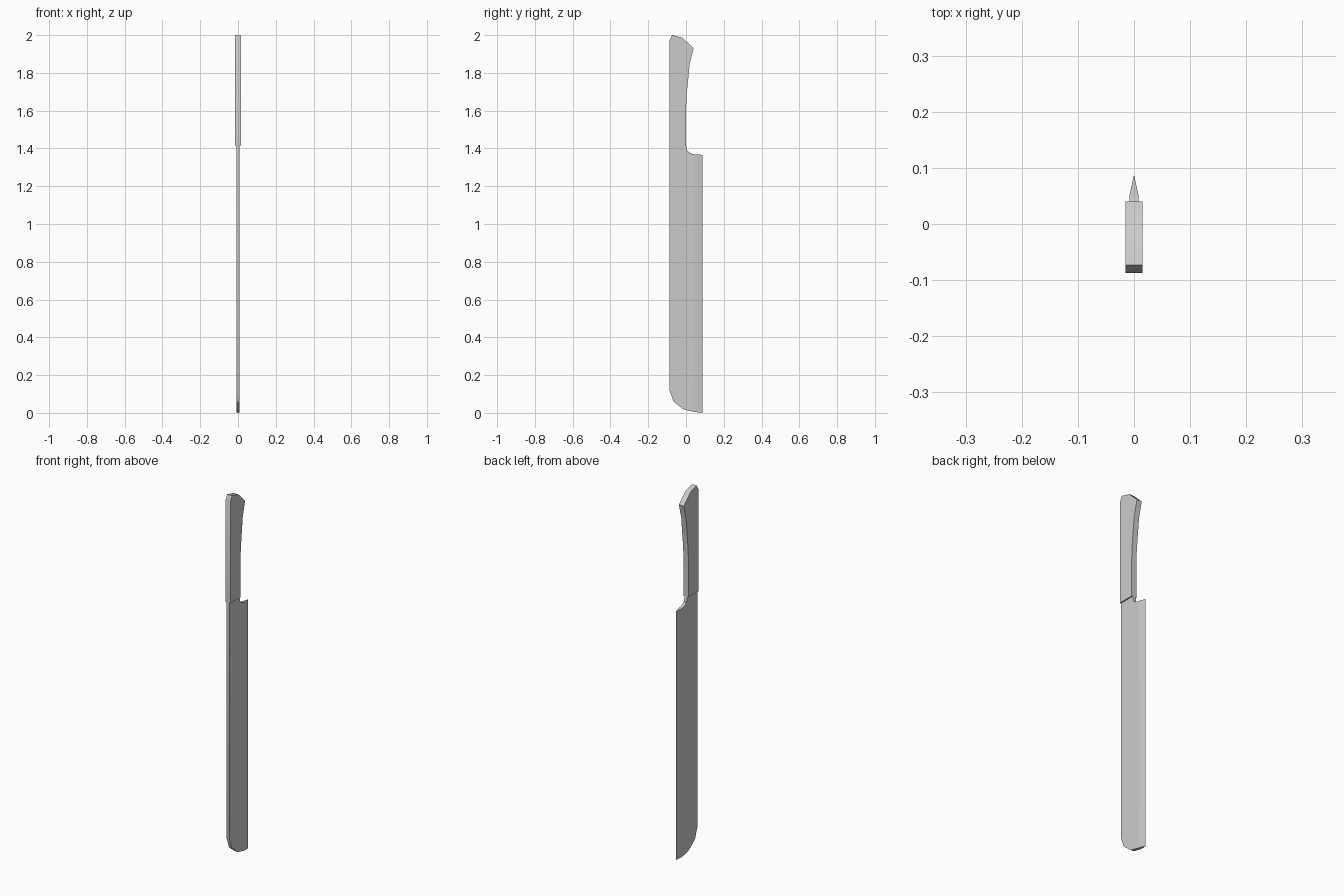
import bpy, bmesh, math

cube = bpy.data.objects.get("Cube")
if cube:
    bpy.data.objects.remove(cube, do_unlink=True)

# One plain grey for the whole knife
grey = bpy.data.materials.new("plain grey")
grey.use_nodes = True
colour = (0.6, 0.6, 0.6, 1)
grey.diffuse_color = colour
grey.node_tree.nodes["Principled BSDF"].inputs["Base Color"].default_value = colour

BACK = -0.0875    # spine of the knife
EDGE = 0.0875     # cutting edge
JOINT = 1.415     # where handle meets blade


def finish(name, bm):
    bmesh.ops.remove_doubles(bm, verts=bm.verts, dist=0.00001)
    bmesh.ops.recalc_face_normals(bm, faces=bm.faces)
    mesh = bpy.data.meshes.new(name)
    bm.to_mesh(mesh)
    bm.free()
    mesh.materials.append(grey)
    obj = bpy.data.objects.new(name, mesh)
    bpy.context.collection.objects.link(obj)
    bpy.ops.object.select_all(action='DESELECT')
    obj.select_set(True)
    bpy.context.view_layer.objects.active = obj
    bpy.ops.object.shade_smooth_by_angle(angle=math.radians(30))


# Handle: side outline (y, z) extruded across its thickness
outline = [(BACK, JOINT), (BACK, 1.97), (-0.073, 2.0), (-0.018, 1.986),
           (0.04, 1.93), (0.02, 1.85), (0.003, 1.68), (0, 1.6), (0, JOINT)]
half = 0.015
bm = bmesh.new()
side = bm.faces.new([bm.verts.new((-half, y, z)) for y, z in outline])
ext = bmesh.ops.extrude_face_region(bm, geom=[side], use_keep_orig=True)
moved = [g for g in ext["geom"] if isinstance(g, bmesh.types.BMVert)]
bmesh.ops.translate(bm, verts=moved, vec=(2 * half, 0, 0))
finish("handle", bm)

# Blade: sections (y, bottom z, top z, half thickness) from spine to edge
sections = [(BACK, 0.12, JOINT, 0.0085), (-0.066, 0.06, JOINT, 0.0085),
            (-0.015, 0.02, JOINT, 0.0085), (0, 0.015, JOINT, 0.0085),
            (0.008, 0.013, 1.385, 0.0085), (0.03, 0.008, 1.372, 0.0085),
            (0.052, 0.004, 1.368, 0.008), (EDGE, 0, 1.366, 0)]
bm = bmesh.new()
rings = [[bm.verts.new(p) for p in
          ((-t, y, low), (t, y, low), (t, y, high), (-t, y, high))]
         for y, low, high, t in sections]
for a, b in zip(rings, rings[1:]):
    for i in range(4):
        j = (i + 1) % 4
        bm.faces.new((a[i], a[j], b[j], b[i]))
bm.faces.new(rings[0])
finish("blade", bm)
